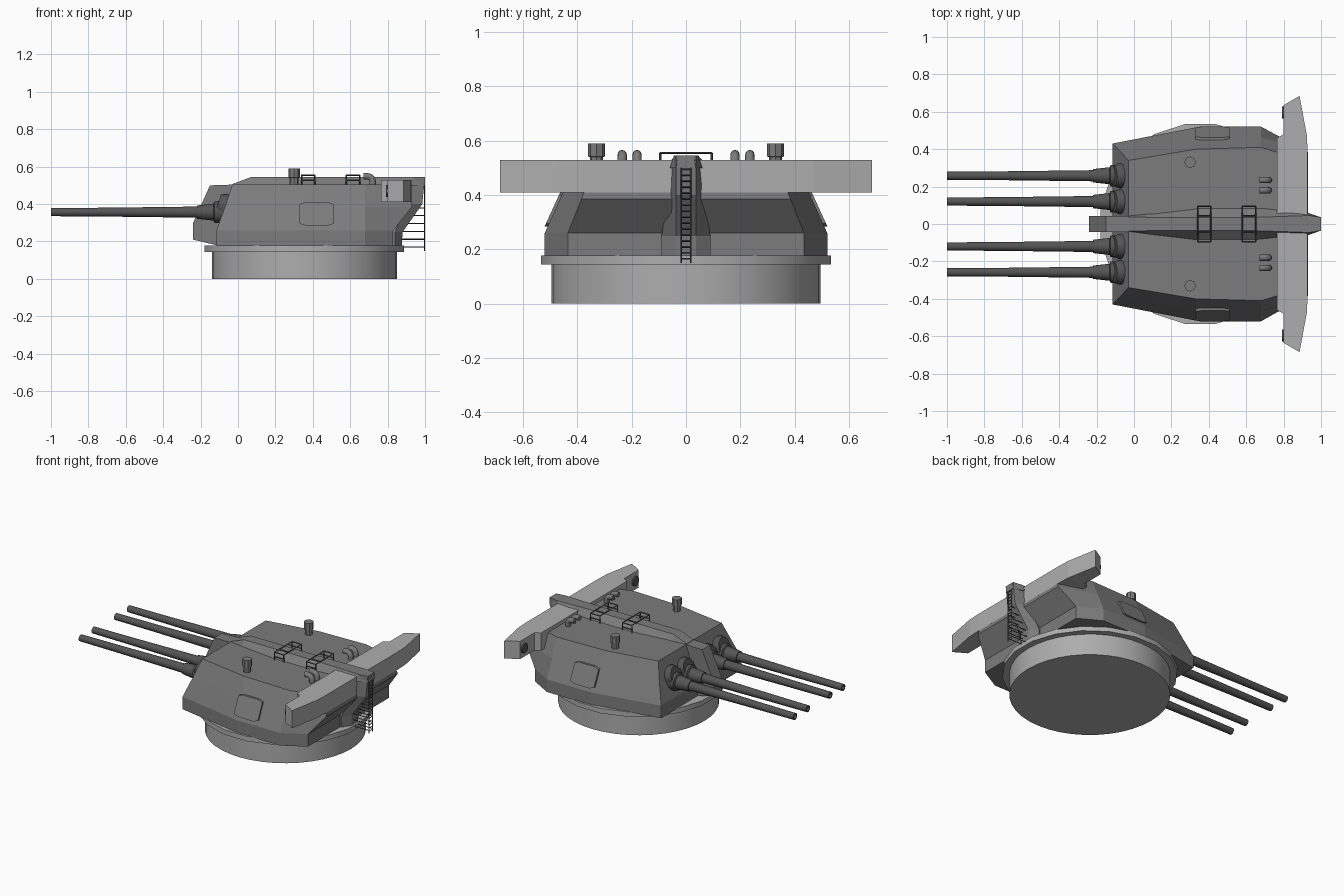
import bpy, bmesh, math
from mathutils import Vector

if "Cube" in bpy.data.objects:
    bpy.data.objects.remove(bpy.data.objects["Cube"])


def material(name, value):
    m = bpy.data.materials.new(name)
    m.use_nodes = True
    m.diffuse_color = (value, value, value, 1)
    m.node_tree.nodes["Principled BSDF"].inputs["Base Color"].default_value = (value, value, value, 1)
    return m


ARMOUR = material("armour grey", 0.2)
LIGHT = material("light grey", 0.42)
DARK = material("gun grey", 0.09)


def finish(name, bm, mat, smooth=None):
    bmesh.ops.recalc_face_normals(bm, faces=bm.faces)
    mesh = bpy.data.meshes.new(name)
    bm.to_mesh(mesh)
    bm.free()
    mesh.materials.append(mat)
    ob = bpy.data.objects.new(name, mesh)
    bpy.context.collection.objects.link(ob)
    if smooth:
        bpy.ops.object.select_all(action='DESELECT')
        bpy.context.view_layer.objects.active = ob
        ob.select_set(True)
        bpy.ops.object.shade_smooth_by_angle(angle=math.radians(smooth))
    return ob


def loft(name, rings, mat, smooth=None):
    """Skin a list of closed rings and cap both ends."""
    bm = bmesh.new()
    rows = [[bm.verts.new(p) for p in ring] for ring in rings]
    n = len(rows[0])
    for a, b in zip(rows, rows[1:]):
        for i in range(n):
            j = (i + 1) % n
            bm.faces.new((a[i], a[j], b[j], b[i]))
    bm.faces.new(rows[0][::-1])
    bm.faces.new(rows[-1])
    return finish(name, bm, mat, smooth)


def mirrored_ring(half, z):
    """Plan outline given for +y, mirrored to -y."""
    return [(x, y, z) for x, y in half] + [(x, -y, z) for x, y in reversed(half)]


def lathe(name, start, axis, profile, sides, mat, smooth=None):
    """Turn (distance, radius) points around an axis."""
    start, axis = Vector(start), Vector(axis).normalized()
    side = axis.orthogonal().normalized()
    up = axis.cross(side)
    rings = []
    for d, r in profile:
        rings.append([start + axis * d + r * (side * math.cos(t) + up * math.sin(t))
                      for t in (2 * math.pi * i / sides for i in range(sides))])
    return loft(name, rings, mat, smooth)


def rods(name, pairs, radius, mat):
    """Several thin square bars in one object."""
    bm = bmesh.new()
    for a, b in pairs:
        a, b = Vector(a), Vector(b)
        rot = (b - a).to_track_quat('Z', 'Y').to_matrix().to_4x4()
        rot.translation = (a + b) / 2
        bmesh.ops.create_cone(bm, cap_ends=True, segments=4, radius1=radius, radius2=radius,
                              depth=(b - a).length, matrix=rot)
    return finish(name, bm, mat)


# Barbette and its rim
CX = 0.355
lathe("barbette", (CX, 0, 0), (0, 0, 1), [(0, 0.495), (0.15, 0.495)], 40, LIGHT, 30)
lathe("barbette_rim", (CX, 0, 0.145), (0, 0, 1), [(0, 0.54), (0.033, 0.54)], 20, LIGHT, 30)

# Armoured gunhouse
low = [(-0.115, 0.43), (0.35, 0.52), (0.68, 0.52), (0.83, 0.435)]
mid = [(-0.07, 0.385), (0.34, 0.46), (0.68, 0.464), (0.93, 0.385)]
top = [(-0.03, 0.34), (0.33, 0.40), (0.68, 0.41), (0.92, 0.335)]
loft("gunhouse", [mirrored_ring(low, 0.175), mirrored_ring(low, 0.26),
                  mirrored_ring(mid, 0.385), mirrored_ring(top, 0.505)], ARMOUR)

# Central spine: nose between the guns, roof ridge and rear column
nose = [(-0.24, 0.21), (-0.24, 0.30), (-0.15, 0.50), (0, 0.505), (0, 0.18), (-0.115, 0.18)]
loft("spine_nose", [[(x, y, z) for x, z in nose] for y in (-0.042, 0.042)], ARMOUR)
ridge = [(-0.03, 0.507, 0.045, 0.038), (0.07, 0.545, 0.055, 0.036),
         (0.35, 0.545, 0.088, 0.036), (0.66, 0.545, 0.088, 0.036),
         (0.93, 0.545, 0.06, 0.045), (1.0, 0.545, 0.035, 0.03)]
loft("spine_ridge", [[(x, -wb, 0.5), (x, wb, 0.5), (x, wt, z), (x, -wt, z)]
                     for x, z, wb, wt in ridge], ARMOUR)
column = [(0.175, 0.80, 0.875, 0.09), (0.25, 0.80, 0.88, 0.09),
          (0.40, 0.86, 0.985, 0.065), (0.545, 0.90, 1.0, 0.045)]
loft("spine_column", [mirrored_ring([(xi, w), (xi + 0.04, w), (xo, 0.036)], z)
                      for z, xi, xo, w in column], ARMOUR)

# Four guns with sleeves, mantlets and collars on the sloped front
barrel = [(0.05, 0.014), (0, 0.014), (0, 0.022), (0.3, 0.024), (0.78, 0.030), (0.78, 0.036),
          (0.87, 0.046), (0.875, 0.058), (0.95, 0.062), (1.0, 0.062)]
for i, y in enumerate((-0.258, -0.12, 0.12, 0.258)):
    lathe(f"gun_{i + 1}", (-1, y, 0.357), (1, 0, 0), barrel, 20, DARK, 30)
    lathe(f"gun_collar_{i + 1}", (-0.06, y, 0.385), (-0.245, 0, 0.085),
          [(0, 0.066), (0.025, 0.066), (0.05, 0.055)], 16, DARK, 30)

# Rangefinder arms across the rear roof
plan = [(0.765, 0.0), (0.765, 0.46), (0.80, 0.48), (0.80, 0.635), (0.885, 0.685),
        (0.925, 0.47), (0.928, 0.38), (0.928, 0.0)]
for name, s in (("right", -1), ("left", 1)):
    loft(f"rangefinder_{name}", [[(x, y * s, z) for x, y in plan] for z in (0.41, 0.53)], LIGHT)

for s, name in ((-1, "front"), (1, "rear")):
    # Rangefinder lens
    lathe(f"rangefinder_lens_{name}", (0.79, 0.595 * s, 0.47), (1, 0, 0),
          [(0, 0.032), (0.02, 0.032)], 16, DARK, 30)
    # Side hatch lying on the sloped wall
    hatch = [(0.33, 0.295), (0.33, 0.40), (0.36, 0.41), (0.48, 0.41),
             (0.51, 0.40), (0.51, 0.295), (0.48, 0.285), (0.36, 0.285)]
    loft(f"side_hatch_{name}", [[(x, s * (0.52 - (z - 0.26) * 0.46 + d), z) for x, z in hatch]
                                for d in (-0.02, 0.012)], ARMOUR)
    # Roof periscope
    lathe(f"periscope_{name}", (0.30, 0.33 * s, 0.50), (0, 0, 1),
          [(0, 0.024), (0.04, 0.024), (0.042, 0.031), (0.09, 0.031)], 8, ARMOUR)
    # Gooseneck vents
    for j, y in enumerate((0.18, 0.235)):
        bend = [(0.72, 0.50)] + [(0.69 + 0.03 * math.cos(t), 0.522 + 0.027 * math.sin(t))
                                 for t in (math.pi * k / 10 for k in range(6))] + [(0.67, 0.549)]
        rings = []
        for k, (x, z) in enumerate(bend):
            a = math.pi / 2 * min(max(k - 1, 0), 5) / 5
            rings.append([(x + 0.017 * math.cos(t) * math.cos(a), s * y + 0.017 * math.sin(t),
                           z + 0.017 * math.cos(t) * math.sin(a))
                          for t in (math.pi * q / 6 for q in range(12))])
        loft(f"vent_{name}_{j + 1}", rings, ARMOUR, 35)

# Step frames straddling the ridge
for i, x in enumerate((0.34, 0.58)):
    bars = []
    for xx in (x, x + 0.07):
        bars.append(((xx, -0.095, 0.555), (xx, 0.095, 0.555)))
        for y in (-0.095, 0.095):
            bars.append(((xx, y, 0.50), (xx, y, 0.555)))
    for y in (-0.095, -0.045, 0.045, 0.095):
        bars.append(((x, y, 0.555), (x + 0.07, y, 0.555)))
    for y in (-0.095, 0.095):
        bars.append(((x, y, 0.527), (x + 0.07, y, 0.527)))
    rods(f"roof_steps_{i + 1}", bars, 0.004, DARK)

# Rear ladder with stays back to the column
bars = [((0.997, y, 0.15), (0.997, y, 0.53)) for y in (-0.018, 0.018)]
for k in range(17):
    z = 0.165 + k * 0.022
    bars.append(((0.997, -0.018, z), (0.997, 0.018, z)))
for k in range(6):
    z = 0.17 + k * 0.042
    x = 0.87 if z < 0.25 else 0.87 + (z - 0.25) * 0.7
    bars += [((x, y, z), (0.997, y, z)) for y in (-0.018, 0.018)]
rods("rear_ladder", bars, 0.003, DARK)
